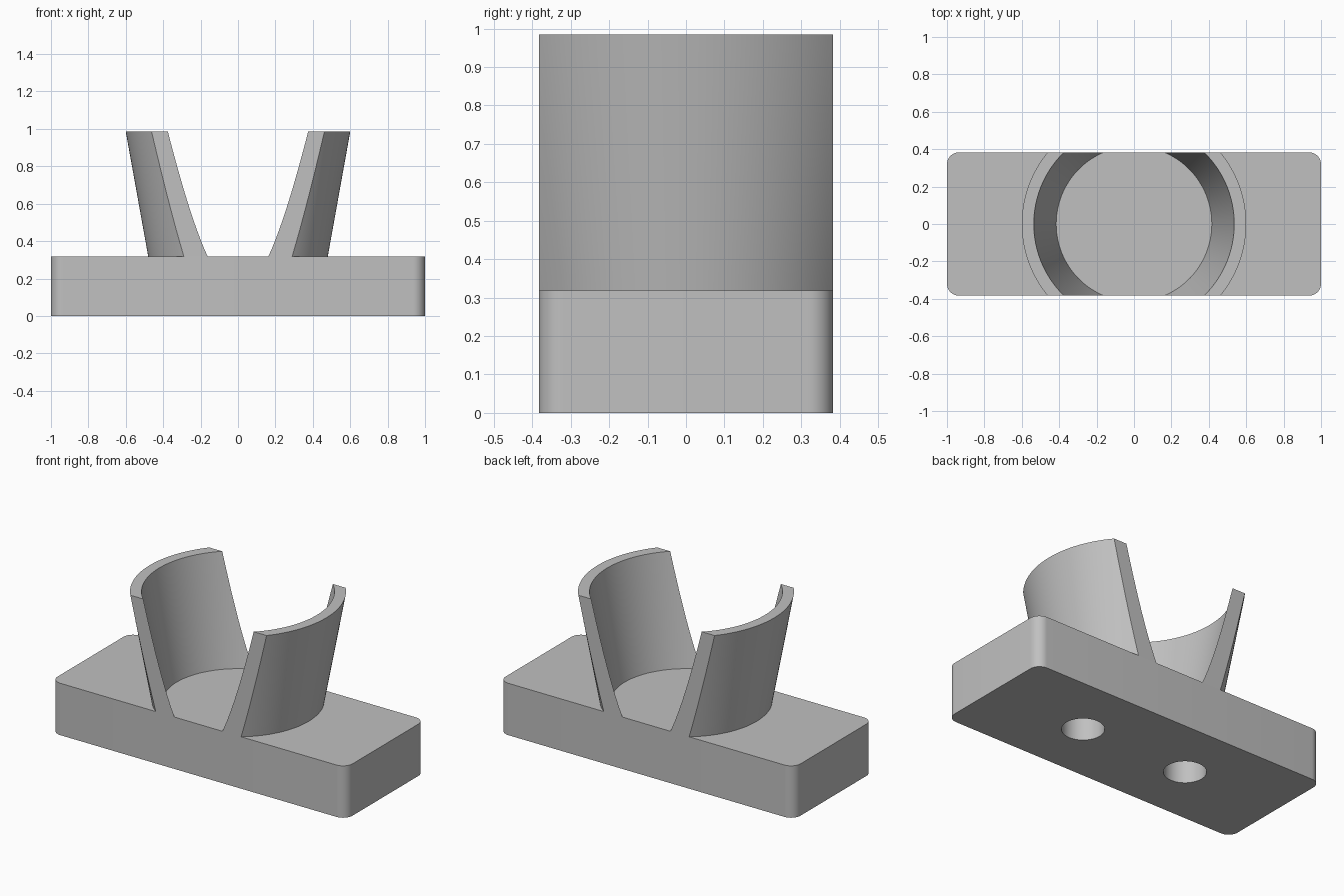
import bpy, bmesh, math

cube = bpy.data.objects.get("Cube")
if cube:
    bpy.data.objects.remove(cube, do_unlink=True)

HALF_X, HALF_Y, BASE_TOP, TOP = 1.0, 0.383, 0.318, 0.985
CORNER = 0.064
INNER, OUTER, FLARE = 0.416, 0.48, 0.12
LEVELS, STEPS = 16, 40

grey = bpy.data.materials.new("plain grey")
grey.use_nodes = True
color = (0.53, 0.53, 0.53, 1)
grey.diffuse_color = color
grey.node_tree.nodes["Principled BSDF"].inputs["Base Color"].default_value = color


def make_object(name, bm):
    bmesh.ops.recalc_face_normals(bm, faces=bm.faces)
    mesh = bpy.data.meshes.new(name)
    bm.to_mesh(mesh)
    bm.free()
    mesh.materials.append(grey)
    obj = bpy.data.objects.new(name, mesh)
    bpy.context.collection.objects.link(obj)
    return obj


def select_only(obj):
    bpy.ops.object.select_all(action="DESELECT")
    obj.select_set(True)
    bpy.context.view_layer.objects.active = obj


# Base block with rounded vertical corners
bm = bmesh.new()
bmesh.ops.create_cube(bm, size=1)
for v in bm.verts:
    v.co = (v.co.x * 2 * HALF_X, v.co.y * 2 * HALF_Y, (v.co.z + 0.5) * BASE_TOP)
uprights = [e for e in bm.edges if abs(e.verts[0].co.z - e.verts[1].co.z) > 0.1]
bmesh.ops.bevel(bm, geom=uprights, offset=CORNER, segments=10, profile=0.5,
                affect="EDGES")
base = make_object("base_block", bm)

# Two blind round holes in the underside
for side in (-1, 1):
    bm = bmesh.new()
    bmesh.ops.create_cone(bm, cap_ends=True, segments=64, radius1=0.117,
                          radius2=0.117, depth=0.48)
    bmesh.ops.translate(bm, verts=bm.verts, vec=(side * 0.36, 0, 0))
    cutter = make_object("hole_cutter", bm)
    cutter.hide_render = True
    select_only(base)
    cut = base.modifiers.new("hole", "BOOLEAN")
    cut.operation = "DIFFERENCE"
    cut.solver = "EXACT"
    cut.object = cutter
    bpy.ops.object.modifier_apply(modifier=cut.name)
    bpy.data.objects.remove(cutter, do_unlink=True)


def arc(radius, z, side):
    """Arc of a circle kept between the front and back planes of the base."""
    limit = math.asin(HALF_Y / radius)
    angles = [limit * (2 * i / STEPS - 1) for i in range(STEPS + 1)]
    return [(side * radius * math.cos(a), radius * math.sin(a), z) for a in angles]


def build_jaw(name, side):
    """Flared cone wall, trimmed flush with the base front and back."""
    bm = bmesh.new()
    rings = []
    for k in range(LEVELS + 1):
        t = k / LEVELS
        z = BASE_TOP + t * (TOP - BASE_TOP)
        loop = arc(OUTER + t * FLARE, z, side) + arc(INNER + t * FLARE, z, side)[::-1]
        rings.append([bm.verts.new(p) for p in loop])
    count = len(rings[0])
    for low, high in zip(rings, rings[1:]):
        for i in range(count):
            j = (i + 1) % count
            bm.faces.new((low[i], low[j], high[j], high[i]))
    for ring in (rings[0], rings[-1]):
        for i in range(STEPS):
            bm.faces.new((ring[i], ring[i + 1], ring[-2 - i], ring[-1 - i]))
    return make_object(name, bm)


parts = [base, build_jaw("left_jaw", 1), build_jaw("right_jaw", -1)]

for part in parts:
    select_only(part)
    bpy.ops.object.shade_smooth_by_angle(angle=math.radians(30))
